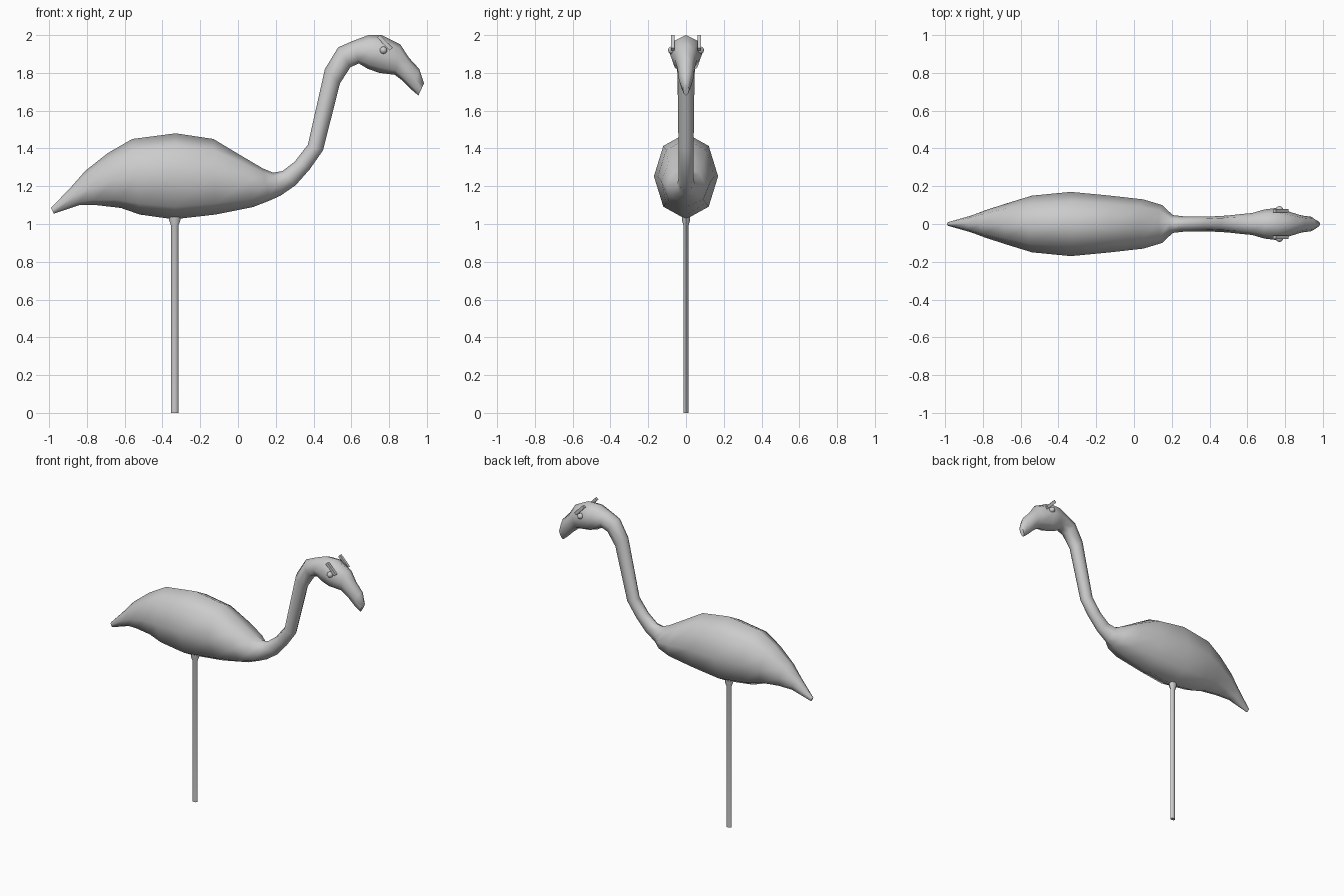
import bpy, bmesh
from math import sin, cos, pi, radians

if "Cube" in bpy.data.objects:
    bpy.data.objects.remove(bpy.data.objects["Cube"])


def loft(name, rings, sides=8):
    """Skin closed rings given as lists of points."""
    bm = bmesh.new()
    loops = [[bm.verts.new(p) for p in r] for r in rings]
    for a, b in zip(loops, loops[1:]):
        for i in range(sides):
            j = (i + 1) % sides
            bm.faces.new((a[i], a[j], b[j], b[i]))
    bm.faces.new(loops[0][::-1])
    bm.faces.new(loops[-1])
    bmesh.ops.recalc_face_normals(bm, faces=bm.faces)
    mesh = bpy.data.meshes.new(name)
    bm.to_mesh(mesh)
    bm.free()
    ob = bpy.data.objects.new(name, mesh)
    bpy.context.collection.objects.link(ob)
    return ob


def smooth(ob, angle):
    bpy.ops.object.select_all(action='DESELECT')
    ob.select_set(True)
    bpy.context.view_layer.objects.active = ob
    bpy.ops.object.shade_smooth_by_angle(angle=radians(angle))


def section(tx, tz, bx, bz, w):
    """Octagonal section between a top and a bottom outline point."""
    pts = []
    for i in range(8):
        c, s = cos(i * pi / 4), sin(i * pi / 4)
        pts.append(((tx + bx) / 2 + c * (tx - bx) / 2, w * s,
                    (tz + bz) / 2 + c * (tz - bz) / 2))
    return pts


# Tail, body, neck, head and beak: top x, z, bottom x, z, half width
outline = [
    (-.99, 1.085, -.975, 1.055, .01),
    (-.88, 1.20, -.84, 1.10, .045),
    (-.81, 1.28, -.75, 1.10, .075),
    (-.69, 1.375, -.62, 1.085, .115),
    (-.56, 1.45, -.52, 1.05, .15),
    (-.33, 1.48, -.34, 1.025, .17),
    (-.13, 1.45, -.12, 1.05, .15),
    (.02, 1.36, .08, 1.09, .13),
    (.13, 1.295, .17, 1.125, .10),
    (.185, 1.272, .225, 1.15, .047),
    (.235, 1.28, .305, 1.205, .04),
    (.30, 1.33, .38, 1.29, .04),
    (.37, 1.42, .45, 1.39, .04),
    (.46, 1.82, .54, 1.745, .045),
    (.53, 1.935, .595, 1.83, .052),
    (.61, 1.97, .64, 1.85, .058),
    (.69, 2.0, .69, 1.82, .077),
    (.76, 2.0, .75, 1.80, .085),
    (.86, 1.95, .83, 1.79, .058),
    (.905, 1.88, .87, 1.76, .045),
    (.96, 1.82, .92, 1.71, .038),
    (.985, 1.745, .955, 1.68, .016),
]
smooth(loft("body", [section(*r) for r in outline]), 60)

# Leg with flared socket at the top: z, x radius, y radius
leg = [(0, .019, .013), (.99, .019, .013), (1.02, .03, .022), (1.06, .03, .022)]
smooth(loft("leg", [[(-.335 + rx * cos(i * pi / 4), ry * sin(i * pi / 4), z)
                     for i in range(8)] for z, rx, ry in leg]), 50)

# Eyes and brow bars on both sides
for label, side in (("left", 1), ("right", -1)):
    bpy.ops.mesh.primitive_uv_sphere_add(segments=12, ring_count=8, radius=.02,
                                         location=(.77, side * .075, 1.92),
                                         rotation=(pi / 2, 0, 0))
    eye = bpy.context.object
    eye.name = label + "_eye"
    smooth(eye, 60)
    bpy.ops.mesh.primitive_cube_add(size=1, location=(.777, side * .07, 1.96),
                                    rotation=(0, radians(46), 0))
    brow = bpy.context.object
    brow.name = label + "_brow"
    brow.scale = (.095, .017, .02)
